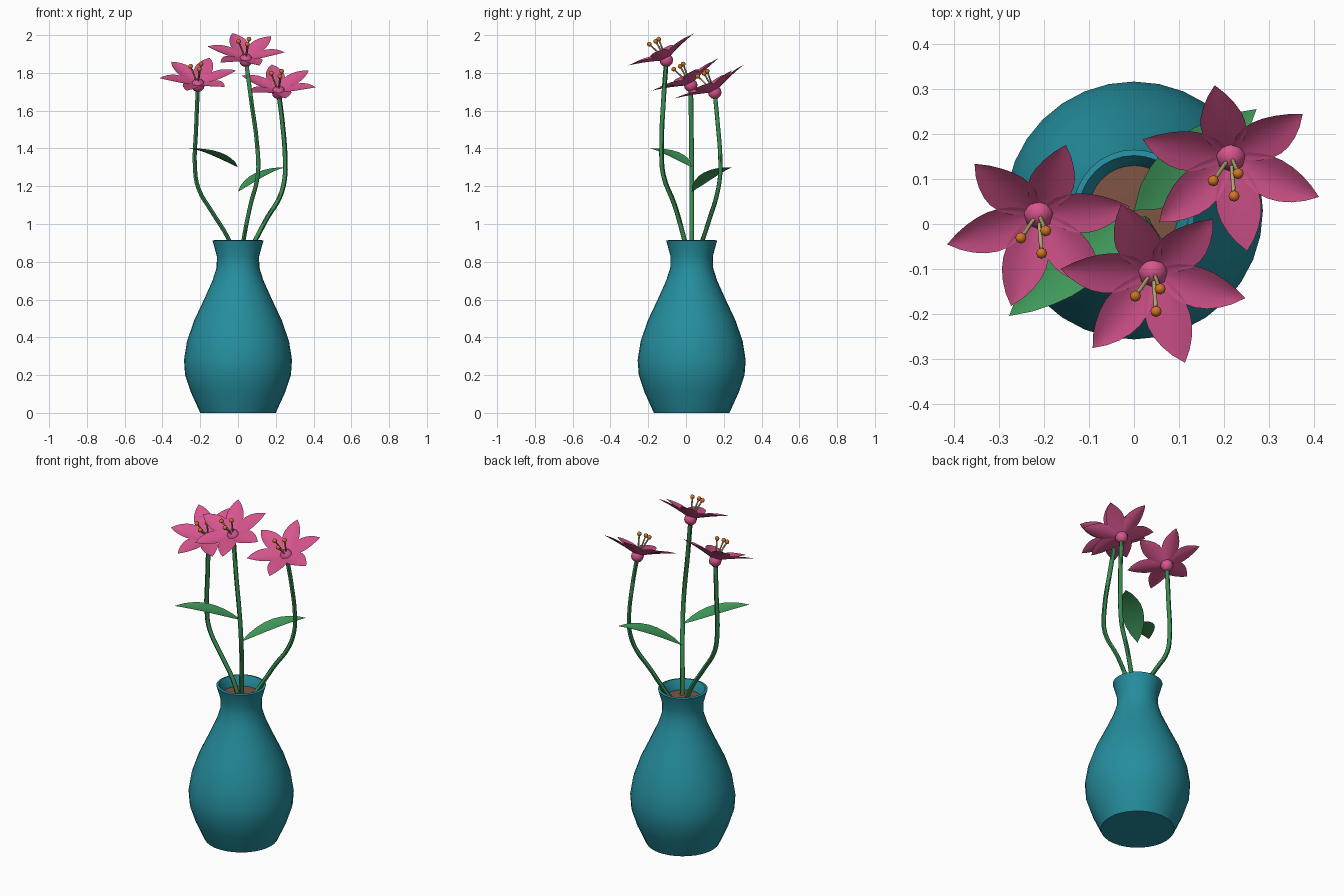
import bpy
import bmesh
import math
from mathutils import Vector, Matrix

cube = bpy.data.objects.get("Cube")
if cube:
    bpy.data.objects.remove(cube, do_unlink=True)


def material(name, rgb):
    m = bpy.data.materials.new(name)
    m.use_nodes = True
    color = (*rgb, 1)
    m.diffuse_color = color
    for node in m.node_tree.nodes:
        if node.type == "BSDF_PRINCIPLED":
            node.inputs["Base Color"].default_value = color
            node.inputs["Roughness"].default_value = 0.6
    return m


TEAL = material("teal_glaze", (0.018, 0.27, 0.34))
SOIL = material("brown_soil", (0.21, 0.09, 0.055))
STEM = material("stem_green", (0.04, 0.25, 0.08))
LEAF = material("leaf_green", (0.055, 0.34, 0.11))
PINK = material("petal_pink", (0.68, 0.09, 0.27))
TAN = material("filament_tan", (0.45, 0.38, 0.16))
ORANGE = material("anther_orange", (0.62, 0.18, 0.02))

CENTER = Vector((0, 0.03, 0))


def finish(bm, name, mat, angle=40):
    mesh = bpy.data.meshes.new(name)
    bm.to_mesh(mesh)
    bm.free()
    obj = bpy.data.objects.new(name, mesh)
    bpy.context.collection.objects.link(obj)
    mesh.materials.append(mat)
    bpy.ops.object.select_all(action="DESELECT")
    obj.select_set(True)
    bpy.context.view_layer.objects.active = obj
    bpy.ops.object.shade_smooth_by_angle(angle=math.radians(angle))
    return obj


def lathe(name, profile, mat, steps=32):
    bm = bmesh.new()
    verts = [bm.verts.new((r, 0, z)) for r, z in profile]
    edges = [bm.edges.new(pair) for pair in zip(verts, verts[1:])]
    bmesh.ops.spin(bm, geom=verts + edges, axis=(0, 0, 1), cent=(0, 0, 0),
                   steps=steps, angle=math.tau)
    bmesh.ops.remove_doubles(bm, verts=bm.verts, dist=0.0005)
    bmesh.ops.recalc_face_normals(bm, faces=bm.faces)
    bmesh.ops.translate(bm, verts=bm.verts, vec=CENTER)
    return finish(bm, name, mat)


def tube(name, points, radius, mat):
    curve = bpy.data.curves.new(name, "CURVE")
    curve.dimensions = "3D"
    curve.bevel_depth = radius
    curve.bevel_resolution = 1
    curve.resolution_u = 4
    curve.use_fill_caps = True
    spline = curve.splines.new("BEZIER")
    spline.bezier_points.add(len(points) - 1)
    for bp, p in zip(spline.bezier_points, points):
        bp.co = p
        bp.handle_left_type = bp.handle_right_type = "AUTO"
    temp = bpy.data.objects.new(name + "_path", curve)
    bpy.context.collection.objects.link(temp)
    mesh = bpy.data.meshes.new_from_object(
        temp.evaluated_get(bpy.context.evaluated_depsgraph_get()))
    bpy.data.objects.remove(temp, do_unlink=True)
    bm = bmesh.new()
    bm.from_mesh(mesh)
    bpy.data.meshes.remove(mesh)
    return finish(bm, name, mat, 60)


def ball(name, center, radius, mat):
    bm = bmesh.new()
    bmesh.ops.create_uvsphere(bm, u_segments=8, v_segments=6, radius=radius,
                              matrix=Matrix.Translation(center))
    return finish(bm, name, mat, 60)


def blade(bm, matrix, length, width, height, bulge, fold, rows=8):
    """Pointed sheet along local x, arching upward, with raised edges."""
    grid = []
    for i in range(rows + 1):
        t = i / rows
        half = width / 2 * math.sin(math.pi * t ** 0.9) ** 0.85 if 0 < i < rows else 0
        z = height * ((1 + bulge) * t - bulge * t * t)
        grid.append([bm.verts.new(matrix @ Vector(
            (length * t, s * half, z + fold * s * s * 2 * half / width)))
            for s in (-1, -0.5, 0, 0.5, 1)])
    for a, b in zip(grid, grid[1:]):
        for k in range(4):
            bm.faces.new((a[k], b[k], b[k + 1], a[k + 1]))
    bmesh.ops.remove_doubles(bm, verts=bm.verts, dist=0.0003)


# Vase: closed outer wall, rolled lip and inner neck
lathe("vase", [(0, 0), (0.2, 0), (0.25, 0.11), (0.28, 0.2), (0.286, 0.28),
               (0.27, 0.38), (0.232, 0.49), (0.18, 0.6), (0.135, 0.7),
               (0.113, 0.77), (0.112, 0.83), (0.13, 0.895), (0.135, 0.912),
               (0.122, 0.915), (0.108, 0.89), (0.095, 0.84), (0.095, 0.78)], TEAL)
lathe("soil", [(0, 0.862), (0.1, 0.858)], SOIL)

# Leaves: base, heading, rise
for name, z, tip, rise in (("right_leaf", 1.3, (-0.277, -0.204), 0.1),
                           ("left_leaf", 1.17, (0.272, 0.255), 0.13)):
    reach = Vector(tip) - CENTER.xy
    bm = bmesh.new()
    blade(bm, Matrix.Translation(CENTER + Vector((0, 0, z)))
          @ Matrix.Rotation(math.atan2(reach.y, reach.x), 4, "Z"),
          reach.length, 0.125, rise, 0.9, 0.008)
    finish(bm, name, LEAF, 60)

# Flowers: stem path ending at the flower centre, and turn of the petals
FLOWERS = {
    "right": (13, [(-0.02, 0.03, 0.84), (-0.055, 0.03, 0.93), (-0.135, 0.03, 1.06),
                   (-0.21, 0.03, 1.19), (-0.228, 0.03, 1.3), (-0.222, 0.028, 1.5),
                   (-0.212, 0.025, 1.735)]),
    "middle": (50, [(0.02, 0.01, 0.84), (0.032, -0.012, 0.93), (0.066, -0.06, 1.1),
                    (0.105, -0.12, 1.26), (0.101, -0.129, 1.42), (0.072, -0.12, 1.64),
                    (0.042, -0.104, 1.867)]),
    "left": (40, [(0.05, 0.06, 0.84), (0.1, 0.093, 0.93), (0.156, 0.127, 1.035),
                  (0.22, 0.16, 1.14), (0.247, 0.179, 1.24), (0.25, 0.182, 1.34),
                  (0.236, 0.168, 1.53), (0.215, 0.152, 1.697)]),
}
ANTHERS = [(-0.039, -0.056, 0.1), (0.016, -0.04, 0.112), (0.007, -0.09, 0.085)]

for side, (turn, path) in FLOWERS.items():
    tube(side + "_stem", path, 0.0125, STEM)
    center = Vector(path[-1])
    ball(side + "_flower_heart", center, 0.036, PINK)

    # Six petals, tilted to face the front
    tilt = Matrix.Translation(center) @ Matrix.Rotation(math.radians(26), 4, "X")
    bm = bmesh.new()
    for k in range(6):
        blade(bm, tilt @ Matrix.Rotation(math.radians(turn + 60 * k), 4, "Z"),
              0.208, 0.1, 0.064, 0.3, 0.012)
    finish(bm, side + "_petals", PINK, 60)

    # Stamens
    for i, offset in enumerate(ANTHERS, 1):
        end = center + Vector(offset)
        tube(f"{side}_filament_{i}", [center, end], 0.0045, TAN)
        ball(f"{side}_anther_{i}", end, 0.0125, ORANGE)
